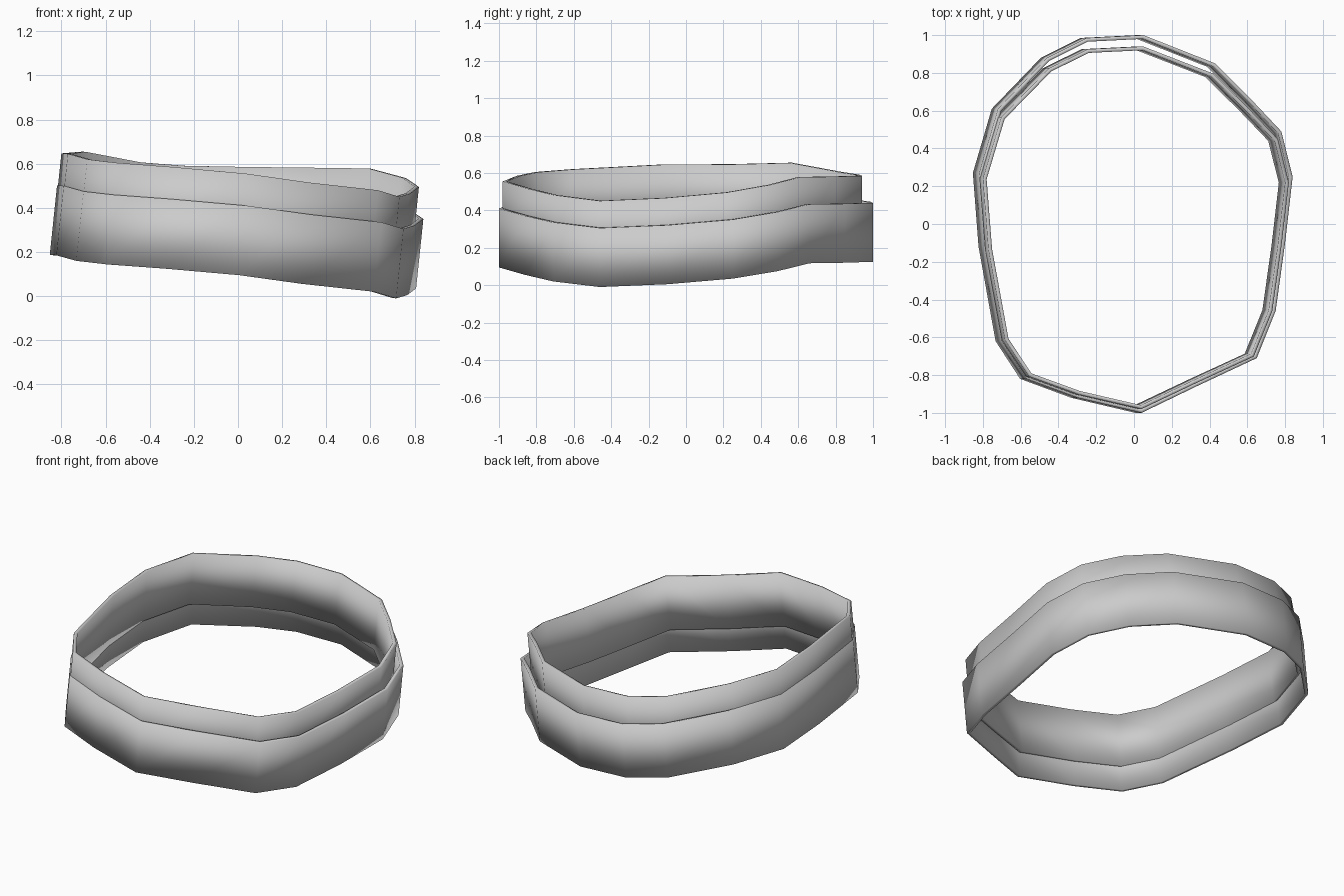
import bpy
import bmesh

default_cube = bpy.data.objects.get("Cube")
if default_cube:
    bpy.data.objects.remove(default_cube, do_unlink=True)

# One plain grey for both bands
grey = bpy.data.materials.new("plain grey")
grey.use_nodes = True
grey.diffuse_color = (0.6, 0.6, 0.6, 1)
grey.node_tree.nodes["Principled BSDF"].inputs["Base Color"].default_value = grey.diffuse_color

# Upper rim of the lower band, clockwise from the back
RIM = [
    (.05, 1, .44), (.43, .85, .435), (.62, .66, .432), (.78, .49, .39),
    (.84, .25, .35), (.8, -.1, .32), (.75, -.46, .305), (.65, -.71, .335),
    (.33, -.86, .37), (.04, -1, .41), (-.3, -.92, .44), (-.57, -.82, .46),
    (-.7, -.62, .475), (-.79, -.12, .5), (-.82, .27, .502), (-.72, .61, .51),
    (-.46, .88, .462), (-.25, .985, .446),
]
HEIGHT = 0.315
LEAN = 0.033
THICKNESS = 0.02


def make_band(name, scale_x=1, scale_y=1, shift_y=0, lift=0):
    """Leaning ribbon loop, thickened inwards and softly shaded."""
    bm = bmesh.new()
    top, bottom = [], []
    for x, y, z in RIM:
        x, y, z = x * scale_x, y * scale_y + shift_y, z + lift
        top.append(bm.verts.new((x, y, z)))
        bottom.append(bm.verts.new((x - LEAN, y, z - HEIGHT)))
    for i in range(len(top)):
        j = (i + 1) % len(top)
        face = bm.faces.new((top[i], top[j], bottom[j], bottom[i]))
        face.smooth = True
    mesh = bpy.data.meshes.new(name)
    bm.to_mesh(mesh)
    bm.free()
    mesh.materials.append(grey)
    band = bpy.data.objects.new(name, mesh)
    bpy.context.collection.objects.link(band)
    solid = band.modifiers.new("thickness", "SOLIDIFY")
    solid.thickness = THICKNESS
    solid.offset = -1
    solid.use_even_offset = True
    return band


# Wide outer band, and a slightly smaller one raised inside it
make_band("outer_lower_band")
make_band("inner_upper_band", scale_x=0.976, scale_y=0.96, shift_y=-0.02, lift=0.145)
